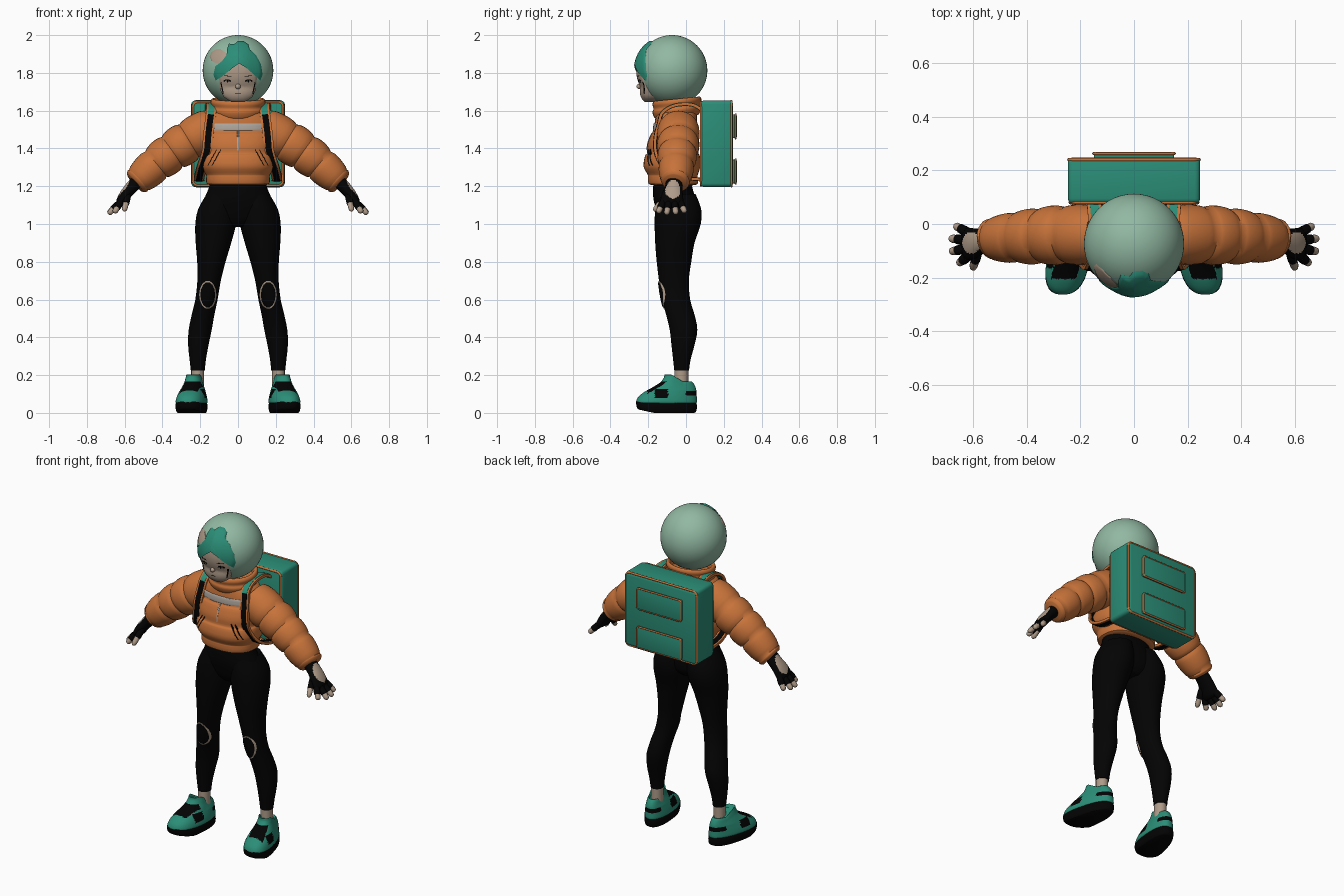
import bpy, bmesh, math
from mathutils import Vector as V

if "Cube" in bpy.data.objects:
    bpy.data.objects.remove(bpy.data.objects["Cube"])

def mat(name, r, g, b):
    m = bpy.data.materials.new(name)
    m.diffuse_color = (r, g, b, 1)
    m.use_nodes = True
    m.node_tree.nodes["Principled BSDF"].inputs["Base Color"].default_value = m.diffuse_color
    return m

ORANGE = mat("orange", .57, .17, .042)
TEAL = mat("teal", .024, .27, .185)
GLASS = mat("pale_green", .285, .48, .36)
BLACK = mat("black", .001, .001, .001)
SKIN = mat("skin", .43, .33, .25)
GREY = mat("warm_grey", .42, .38, .34)

def finish(name, bm, mats, rule=None, angle=45):
    bmesh.ops.recalc_face_normals(bm, faces=bm.faces[:])
    bm.normal_update()
    if rule:
        for f in bm.faces:
            f.material_index = rule(f.calc_center_median(), f.normal)
    me = bpy.data.meshes.new(name)
    bm.to_mesh(me)
    bm.free()
    for m in mats:
        me.materials.append(m)
    me.shade_smooth()
    me.set_sharp_from_angle(angle=math.radians(angle))
    ob = bpy.data.objects.new(name, me)
    bpy.context.collection.objects.link(ob)
    bpy.context.view_layer.update()
    return ob

def spline(rows, k):
    """Catmull-Rom resampling of rows of numbers."""
    out = []
    for i in range(len(rows) - 1):
        a, b, c, d = (rows[max(0, min(len(rows) - 1, i + j))] for j in (-1, 0, 1, 2))
        for s in range(k):
            t = s / k
            out.append([.5 * (2*q + (r-p)*t + (2*p-5*q+4*r-w)*t*t + (3*q-p-3*r+w)*t**3)
                        for p, q, r, w in zip(a, b, c, d)])
    return out + [list(rows[-1])]

def skin_rings(bm, rings, cap=True):
    vr = [[bm.verts.new(p) for p in r] for r in rings]
    n = len(vr[0])
    for a, b in zip(vr, vr[1:]):
        for i in range(n):
            bm.faces.new((a[i], a[(i+1) % n], b[(i+1) % n], b[i]))
    if cap:
        bm.faces.new(vr[0])
        bm.faces.new(vr[-1])

def loft(name, rows, mats, n=32, k=3, e=2.0, warp=None, rule=None):
    """Horizontal rings: cx, cy, z, rx, ry."""
    bm, rings = bmesh.new(), []
    for cx, cy, z, rx, ry in spline(rows, k):
        ring = []
        for i in range(n):
            a = 2 * math.pi * i / n
            c, s = math.cos(a), math.sin(a)
            p = V((cx + rx * math.copysign(abs(c)**(2/e), c),
                   cy + ry * math.copysign(abs(s)**(2/e), s), z))
            ring.append(warp(p) if warp else p)
        rings.append(ring)
    skin_rings(bm, rings)
    return finish(name, bm, mats, rule)

def tube(name, rows, mats, n=20, k=3, rule=None):
    """Rings along a path: x, y, z, width radius, thickness radius."""
    rows, bm, rings = spline(rows, k), bmesh.new(), []
    for i, (x, y, z, rw, rt) in enumerate(rows):
        t = (V(rows[min(i+1, len(rows)-1)][:3]) - V(rows[max(i-1, 0)][:3])).normalized()
        v = t.cross(V((0, 1, 0))).normalized()
        u = v.cross(t)
        rings.append([V((x, y, z)) + u*rw*math.cos(2*math.pi*j/n) + v*rt*math.sin(2*math.pi*j/n)
                      for j in range(n)])
    skin_rings(bm, rings)
    return finish(name, bm, mats, rule)

def front(ob, x, z):
    ok, p, _, _ = ob.ray_cast(V((x, -2, z)), V((0, 1, 0)))
    return p.y if ok else -.1

def plate(name, outline, target, m, off=.004, steps=6, centre=None):
    """Panel with an x/z outline, wrapped onto the front of a part."""
    c = centre or [sum(p[i] for p in outline) / len(outline) for i in (0, 1)]
    pts = []
    for p, q in zip(outline, outline[1:] + outline[:1]):
        pts += [(p[0]+(q[0]-p[0])*t/3, p[1]+(q[1]-p[1])*t/3) for t in range(3)]
    f = off if callable(off) else (lambda x, z: off)
    bm, rings = bmesh.new(), []
    for s in range(1, steps + 2):
        t = min(s / steps, 1)
        ring = []
        for x, z in pts:
            x, z = c[0] + (x-c[0])*t, c[1] + (z-c[1])*t
            ring.append(V((x, front(target, x, z) + (.006 if s > steps else -f(x, z)), z)))
        rings.append(ring)
    skin_rings(bm, rings, False)
    bm.verts.ensure_lookup_table()
    bm.faces.new(bm.verts[:len(pts)])
    return finish(name, bm, [m], angle=60)

def oval(x, z, rx, rz, n=10):
    return [(x + rx*math.cos(2*math.pi*i/n), z + rz*math.sin(2*math.pi*i/n)) for i in range(n)]

def line(x1, z1, x2, z2, w):
    d = V((x2-x1, z2-z1)).normalized() * w
    return [(x1-d.y, z1+d.x), (x2-d.y, z2+d.x), (x2+d.y, z2-d.x), (x1+d.y, z1-d.x)]

def box(name, c, size, bevel, m):
    bm = bmesh.new()
    bmesh.ops.create_cube(bm, size=1)
    for v in bm.verts:
        v.co = V(c) + V([a*b for a, b in zip(v.co, size)])
    bmesh.ops.bevel(bm, geom=bm.edges[:], offset=bevel, segments=3, profile=.5, affect='EDGES')
    return finish(name, bm, [m])

def piping(name, hx, hz, y, cz, r, depth):
    cu = bpy.data.curves.new(name, 'CURVE')
    cu.dimensions, cu.bevel_depth, cu.bevel_resolution = '3D', depth, 2
    pts = []
    for q, (sx, sz) in enumerate(((1, 1), (-1, 1), (-1, -1), (1, -1))):
        for i in range(5):
            a = math.pi/2 * (q + i/4)
            pts.append((sx*(hx-r) + r*math.cos(a), y, cz + sz*(hz-r) + r*math.sin(a), 1))
    sp = cu.splines.new('POLY')
    sp.points.add(len(pts) - 1)
    for p, co in zip(sp.points, pts):
        p.co = co
    sp.use_cyclic_u = True
    cu.materials.append(ORANGE)
    bpy.context.collection.objects.link(bpy.data.objects.new(name, cu))

# Jacket body and collar
torso = loft("jacket_body", [(0, *r) for r in (
    (-.065, 1.205, .13, .10), (-.068, 1.213, .165, .13), (-.07, 1.25, .168, .132),
    (-.07, 1.262, .17, .133), (-.075, 1.305, .195, .15), (-.072, 1.36, .195, .145),
    (-.07, 1.375, .187, .136), (-.067, 1.42, .195, .138), (-.06, 1.475, .19, .125),
    (-.058, 1.49, .183, .114), (-.053, 1.54, .185, .112), (-.05, 1.585, .15, .108),
    (-.05, 1.605, .11, .10))], [ORANGE], n=40, e=2.4)
loft("collar", [(0, -.048, *r) for r in (
    (1.565, .125, .112), (1.58, .138, .122), (1.605, .146, .13), (1.622, .139, .124),
    (1.645, .146, .13), (1.662, .138, .122), (1.655, .122, .108), (1.62, .118, .10))],
    [ORANGE], warp=lambda p: p + V((0, 0, .1 * (p.y + .05))))
plate("chest_stripe", line(-.138, 1.514, .138, 1.514, .019), torso, GREY, .006)
plate("zipper", line(0, 1.495, 0, 1.39, .004), torso, GREY, .002)

# Helmet, face and hair
bm = bmesh.new()
bmesh.ops.create_uvsphere(bm, u_segments=48, v_segments=32, radius=.187)
bmesh.ops.translate(bm, verts=bm.verts[:], vec=(0, -.074, 1.813))
helmet = finish("helmet", bm, [GLASS])
half = [(.06, 1.865), (.095, 1.83), (.1, 1.77), (.094, 1.71), (.074, 1.67), (.033, 1.645)]
face = plate("face", half + [(-x, z) for x, z in half[::-1]], helmet, SKIN,
             lambda x, z: .003 + .75 * max(0, 1.725 - z), 8, (0, 1.75))
plate("hair", [(-.048, 1.955), (-.02, 1.952), (0, 1.97), (.03, 1.968), (.055, 1.952), (.062, 1.925),
      (.095, 1.895), (.122, 1.845), (.13, 1.79), (.118, 1.76), (.08, 1.795), (.04, 1.83),
      (.005, 1.85), (-.03, 1.825), (-.085, 1.78), (-.118, 1.76), (-.13, 1.79), (-.12, 1.835),
      (-.085, 1.862), (-.06, 1.895), (-.058, 1.925)], helmet, TEAL,
      lambda x, z: .006 + .011 * max(0, 1 - abs(x) / .085), 8, (0, 1.89))
plate("helmet_patch", oval(-.104, 1.887, .046, .038), helmet, SKIN, .004)
bm = bmesh.new()
bmesh.ops.create_uvsphere(bm, u_segments=12, v_segments=8, radius=.014)
bmesh.ops.translate(bm, verts=bm.verts[:], vec=(0, front(face, 0, 1.728) - .004, 1.728))
finish("nose", bm, [SKIN])
plate("mouth", line(-.016, 1.69, .016, 1.69, .0012), face, BLACK, .0015)

# Backpack
box("backpack", (0, .162, 1.425), (.494, .174, .458), .02, TEAL)
for i, (hx, hz, y) in enumerate(((.238, .221, .08), (.243, .225, .240))):
    piping(f"backpack_trim_{i}", hx, hz, y, 1.425, .025, .0065)
for i, z in enumerate((1.517, 1.278)):
    box(f"pack_pocket_{i}", (0, .252, z), (.30, .034, .125), .006, TEAL)
    piping(f"pack_pocket_trim_{i}", .151, .064, .263, z, .012, .0055)

def shoe_rule(c, n):
    laces = -.205 < c.y < -.10 and .09 < c.z < .168 and .2 < abs(c.x) + .3 * (c.y + .15) < .295
    side = -.165 < c.y < -.095 and .08 < c.z < .125
    heel = c.y > 0 and .09 < c.z < .115
    return int((laces and n.z > .25) or side or heel)

for s, side in ((1, "left"), (-1, "right")):
    # Jacket pocket welts, eyes and side locks
    for d in (0, .022):
        plate(f"{side}_welt_{d}", line(s*(.09+d), 1.395, s*(.138+d), 1.31, .0018), torso, BLACK, .003)
    plate(f"{side}_eye", oval(s*.057, 1.757, .02, .009), face, BLACK, .002)
    plate(f"{side}_eye_light", oval(s*.057, 1.754, .014, .006), face, SKIN, .004)
    plate(f"{side}_pupil", oval(s*.055, 1.755, .005, .006), face, BLACK, .005)
    plate(f"{side}_brow", line(s*.035, 1.782, s*.075, 1.785, .0015), face, BLACK, .002)
    plate(f"{side}_lock", line(s*.091, 1.75, s*.078, 1.69, .003), face, BLACK, .002)

    # Puffed sleeve
    path = [(.13, -.04, 1.515, .11), (.26, -.04, 1.44, .113), (.35, -.045, 1.382, .107),
            (.435, -.05, 1.317, .098), (.528, -.056, 1.232, .082), (.548, -.06, 1.214, .06)]
    rows = []
    for a, b in zip(path, path[1:]):
        for i in range(8):
            t = i / 8
            p = [u + (v-u)*t for u, v in zip(a, b)]
            r = p[3] * (.89 + .12 * math.sqrt(math.sin(math.pi*t)))
            rows.append((s*p[0], p[1], p[2], r, r))
    tube(f"{side}_sleeve", rows, [ORANGE], n=28, k=1)

    # Gloved hand with bare fingertips
    tube(f"{side}_glove", [(s*x, y, z, w, t) for x, y, z, w, t in (
        (.53, -.063, 1.23, .042, .036), (.572, -.066, 1.185, .048, .033),
        (.60, -.072, 1.15, .057, .03), (.622, -.075, 1.115, .06, .025),
        (.634, -.076, 1.10, .05, .014))], [BLACK, SKIN], n=48, k=8,
        rule=lambda c, n: int(n.z > .2 and ((abs(c.x) - .607) / .034)**2 + ((c.y + .07) / .04)**2 < 1))
    fingers = [((.622, -.122, 1.115), (.655, -.148, 1.060)), ((.630, -.092, 1.11), (.685, -.103, 1.053)),
               ((.630, -.060, 1.11), (.687, -.054, 1.055)), ((.622, -.030, 1.115), (.668, -.006, 1.063)),
               ((.583, -.10, 1.155), (.602, -.168, 1.07))]
    for i, (a, b) in enumerate(fingers):
        a, b = V(a), V(b)
        for part, m, st in (("base", BLACK, ((0, .018), (.3, .019), (.56, .018))),
                            ("tip", SKIN, ((.5, .016), (.8, .0155), (.95, .012), (1.02, .004)))):
            rows = [(s*p.x, p.y, p.z, r, r) for p, r in ((a.lerp(b, t), r) for t, r in st)]
            tube(f"{side}_finger_{part}_{i}", rows, [m], n=10, k=2)

    # Legs, ankles and knee patches
    leg = loft(f"{side}_legging", [(s*cx, (y0+y1)/2, z, rx, (y1-y0)/2) for z, cx, rx, y0, y1 in (
        (1.16, .085, .08, -.15, .05), (1.08, .108, .102, -.163, .08), (1.0, .118, .108, -.166, .078),
        (.9, .130, .094, -.163, .045), (.8, .141, .075, -.155, .028), (.7, .153, .062, -.143, .015),
        (.6, .167, .059, -.128, .022), (.52, .185, .06, -.105, .045), (.44, .2, .061, -.086, .06),
        (.36, .21, .054, -.077, .045), (.28, .213, .043, -.068, .024), (.225, .213, .037, -.062, .016))],
        [BLACK])
    loft(f"{side}_ankle", [(s*.214, -.025, z, .034, .037) for z in (.12, .18, .24)], [SKIN], n=16)
    plate(f"{side}_knee_tear", oval(s*.16, .625, .046, .075, 14), leg, SKIN, .004)
    plate(f"{side}_knee_pad", oval(s*.16, .625, .039, .068, 14), leg, BLACK, .007)

    # Shoe: splayed outward, wider at the toe, low at the heel
    def splay(p):
        q = -p.y - .08
        dip = max(0, min(1, (p.y + .075) / .06)) * max(0, p.z - .12) * .45
        return V((s * (.237 + p.x * (1 + 1.1*q) + .16*q), p.y,
                  p.z - dip + max(0, -p.y - .17) * .22 * (p.z < .05)))
    loft(f"{side}_sole", [(0, -.103, z, rx, ry) for z, rx, ry in (
        (0, .066, .148), (.008, .072, .157), (.03, .075, .161), (.05, .073, .159), (.058, .066, .152))],
        [BLACK], k=2, e=2.5, warp=splay)
    loft(f"{side}_shoe_upper", [(0, (y0+y1)/2, z, rx, (y1-y0)/2) for z, rx, y0, y1 in (
        (.05, .072, -.257, .055), (.06, .076, -.264, .058), (.085, .072, -.252, .057),
        (.11, .065, -.222, .055), (.135, .057, -.178, .053), (.16, .05, -.138, .048),
        (.185, .045, -.118, .04), (.202, .04, -.113, .03), (.185, .033, -.10, .018))],
        [TEAL, BLACK], n=96, k=8, e=2.3, warp=splay, rule=shoe_rule)

    # Shoulder strap with coloured edge, running under the arm to the pack
    pts = [(.15, .09, 1.60), (.145, .03, 1.632), (.14, -.06, 1.628), (.142, -.125, 1.59)]
    pts += [(x, front(torso, x, z) - .014, z) for x, z in ((.150, 1.53), (.158, 1.46), (.166, 1.38))]
    pts += [(.192, -.12, 1.30), (.205, -.03, 1.25), (.205, .085, 1.235)]
    for nm, mats, w, t in (("strap_edge", [ORANGE], .027, .008), ("strap", [BLACK, TEAL], .016, .010)):
        bm, rings = bmesh.new(), []
        path = [V(p) for p in spline(pts, 4)]
        for i, p in enumerate(path):
            tan = (path[min(i+1, len(path)-1)] - path[max(i-1, 0)]).normalized()
            u = (V((1, 0, 0)) - tan * tan.x).normalized()
            v = tan.cross(u)
            rings.append([V((s*q.x, q.y, q.z)) for q in
                          (p+u*w+v*t, p-u*w+v*t, p-u*w-v*t, p+u*w-v*t)])
        skin_rings(bm, rings)
        finish(f"{side}_{nm}", bm, mats, lambda c, n: int(len(mats) > 1 and c.z > 1.575))

# Hips joining the legs
loft("hips", [(0, *r) for r in ((-.07, 1.235, .145, .10), (-.07, 1.19, .155, .104),
     (-.06, 1.13, .18, .112), (-.05, 1.07, .198, .105), (-.045, 1.02, .17, .09),
     (-.045, .985, .07, .06))], [BLACK])
